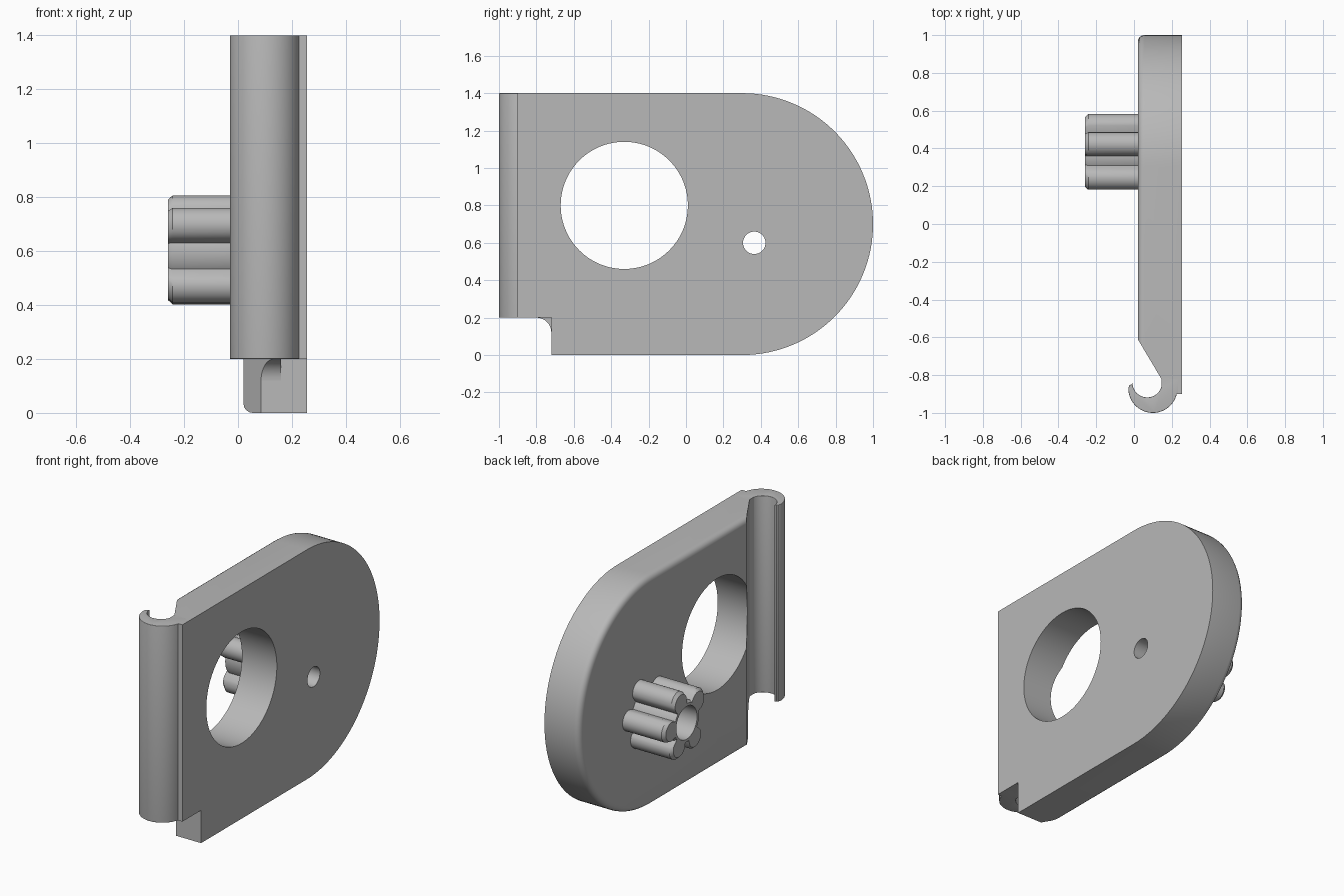
import bpy, bmesh
from math import sin, cos, pi, radians, sqrt
from mathutils import Vector

old = bpy.data.objects.get("Cube")
if old:
    bpy.data.objects.remove(old)

grey = bpy.data.materials.new("plain grey")
grey.use_nodes = True
colour = (0.48, 0.48, 0.48, 1)
grey.diffuse_color = colour
grey.node_tree.nodes["Principled BSDF"].inputs["Base Color"].default_value = colour


def arc(cx, cy, r, a0, a1, n):
    """Points along an arc, angles in degrees."""
    angles = [radians(a0 + (a1 - a0) * i / n) for i in range(n + 1)]
    return [(cx + r * cos(a), cy + r * sin(a)) for a in angles]


def prism(name, outline, axis, lo, hi, bevel=0, bevel_all=False):
    """Extrude an outline along x (outline in y, z) or z (outline in x, y)."""
    bm = bmesh.new()
    place = (lambda p: (lo, *p)) if axis == "x" else (lambda p: (*p, lo))
    face = bm.faces.new([bm.verts.new(place(p)) for p in outline])
    rim = list(face.edges)
    out = bmesh.ops.extrude_face_region(bm, geom=[face], use_keep_orig=True)
    moved = [g for g in out["geom"] if isinstance(g, bmesh.types.BMVert)]
    step = Vector((hi - lo, 0, 0) if axis == "x" else (0, 0, hi - lo))
    bmesh.ops.translate(bm, verts=moved, vec=step)
    bmesh.ops.recalc_face_normals(bm, faces=bm.faces)
    if bevel:
        if bevel_all:
            rim += [g for g in out["geom"] if isinstance(g, bmesh.types.BMEdge)]
        bmesh.ops.bevel(bm, geom=rim, offset=bevel, segments=4, profile=0.5,
                        affect="EDGES", clamp_overlap=True)
    mesh = bpy.data.meshes.new(name)
    bm.to_mesh(mesh)
    bm.free()
    mesh.materials.append(grey)
    ob = bpy.data.objects.new(name, mesh)
    bpy.context.collection.objects.link(ob)
    return ob


def activate(ob):
    bpy.ops.object.select_all(action="DESELECT")
    ob.select_set(True)
    bpy.context.view_layer.objects.active = ob


def cut(ob, cutter):
    mod = ob.modifiers.new("cut", "BOOLEAN")
    mod.operation = "DIFFERENCE"
    mod.solver = "EXACT"
    mod.object = cutter
    activate(ob)
    bpy.ops.object.modifier_apply(modifier=mod.name)


def circle(cy, cz, r, n=64):
    return arc(cy, cz, r, 0, 360, n)[:-1]


KNOB = (0.365, 0.6)

# Plate with a round back end and a notch at the lower front
outline = [(-0.9, 1.4), (-0.9, 0.2), (-0.72, 0.2), (-0.72, 0)]
outline += arc(0.3, 0.7, 0.7, -90, 90, 64)
plate = prism("plate", outline, "x", 0.255, 0.02, bevel=0)

# Round the outer rim on the knob side
bm = bmesh.new()
bm.from_mesh(plate.data)
rim = [e for e in bm.edges
       if all(v.co.x < 0.03 for v in e.verts) and max(v.co.y for v in e.verts) > -0.7]
bmesh.ops.bevel(bm, geom=rim, offset=0.035, segments=4, profile=0.5, affect="EDGES")
bm.to_mesh(plate.data)
bm.free()

# Concave web in the notch corner
web = prism("notch_web", [(-0.71, 0.21)] + [(-0.8, 0.21)]
            + arc(-0.8, 0.12, 0.08, 90, 0, 10) + [(-0.71, 0.12)], "x", 0.06, 0.16)

# Knob with five rounded lobes and a chamfered end
lobes = [68, 141, 236, 300, 0]
reach, lobe_r = 0.155, 0.063


def knob_radius(a):
    best = 0.127
    for lobe in lobes:
        d = a - radians(lobe)
        k = lobe_r ** 2 - (reach * sin(d)) ** 2
        if k > 0 and cos(d) > 0:
            best = max(best, reach * cos(d) + sqrt(k))
    return best


def knob_outline(inset):
    points = []
    for i in range(180):
        a = 2 * pi * i / 180
        r = knob_radius(a) - inset
        points.append((KNOB[0] + r * cos(a), KNOB[1] + r * sin(a)))
    return points


knob = prism("lobed_knob", knob_outline(0), "x", -0.26, 0.03)
bm = bmesh.new()
bm.from_mesh(knob.data)
end = [f for f in bm.faces if len(f.verts) > 4 and f.calc_center_median().x < 0]
inner = knob_outline(0.016)
bmesh.ops.inset_region(bm, faces=end, thickness=0.0001)
cap = [f for f in bm.faces if len(f.verts) > 4 and f.calc_center_median().x < 0][0]
for v in cap.verts:
    v.co.y += (KNOB[0] - v.co.y) * 0.08
    v.co.z += (KNOB[1] - v.co.z) * 0.08
for v in bm.verts:
    if v.co.x < -0.2 and v not in cap.verts[:]:
        v.co.x = -0.242
bm.to_mesh(knob.data)
bm.free()

# Curled hook along the front edge
hook_shape = arc(0.07, -0.84, 0.078, 20, -180, 28)
hook_shape += [(-0.014, -0.85), (-0.024, -0.853)]
hook_shape += arc(0.1, -0.87, 0.13, 180, 347, 32)
hook_shape += [(0.235, -0.9), (0.235, -0.82)]
hook = prism("hook", hook_shape, "z", 0.2, 1.4, bevel=0.012, bevel_all=True)

# Cutters: sloped relief, window, and stepped bore
relief = prism("relief_cutter", [(-0.1, -0.61), (0.02, -0.61), (0.145, -0.82),
                                 (0.145, -1.1), (-0.1, -1.1)], "z", -0.1, 1.5)
window = prism("window_cutter", circle(-0.33, 0.8, 0.34, 96), "x", -0.5, 0.5)
bore = prism("bore_cutter", circle(*KNOB, 0.06), "x", -0.5, 0.5)
socket = prism("socket_cutter", circle(*KNOB, 0.1), "x", -0.5, 0.13)
for ob, cutters in ((plate, (relief, window, socket, bore)),
                    (web, (relief,)), (knob, (socket,))):
    for c in cutters:
        cut(ob, c)
for c in (relief, window, bore, socket):
    bpy.data.objects.remove(c)

for ob in (plate, web, knob, hook):
    activate(ob)
    bpy.ops.object.shade_smooth_by_angle(angle=radians(30))
